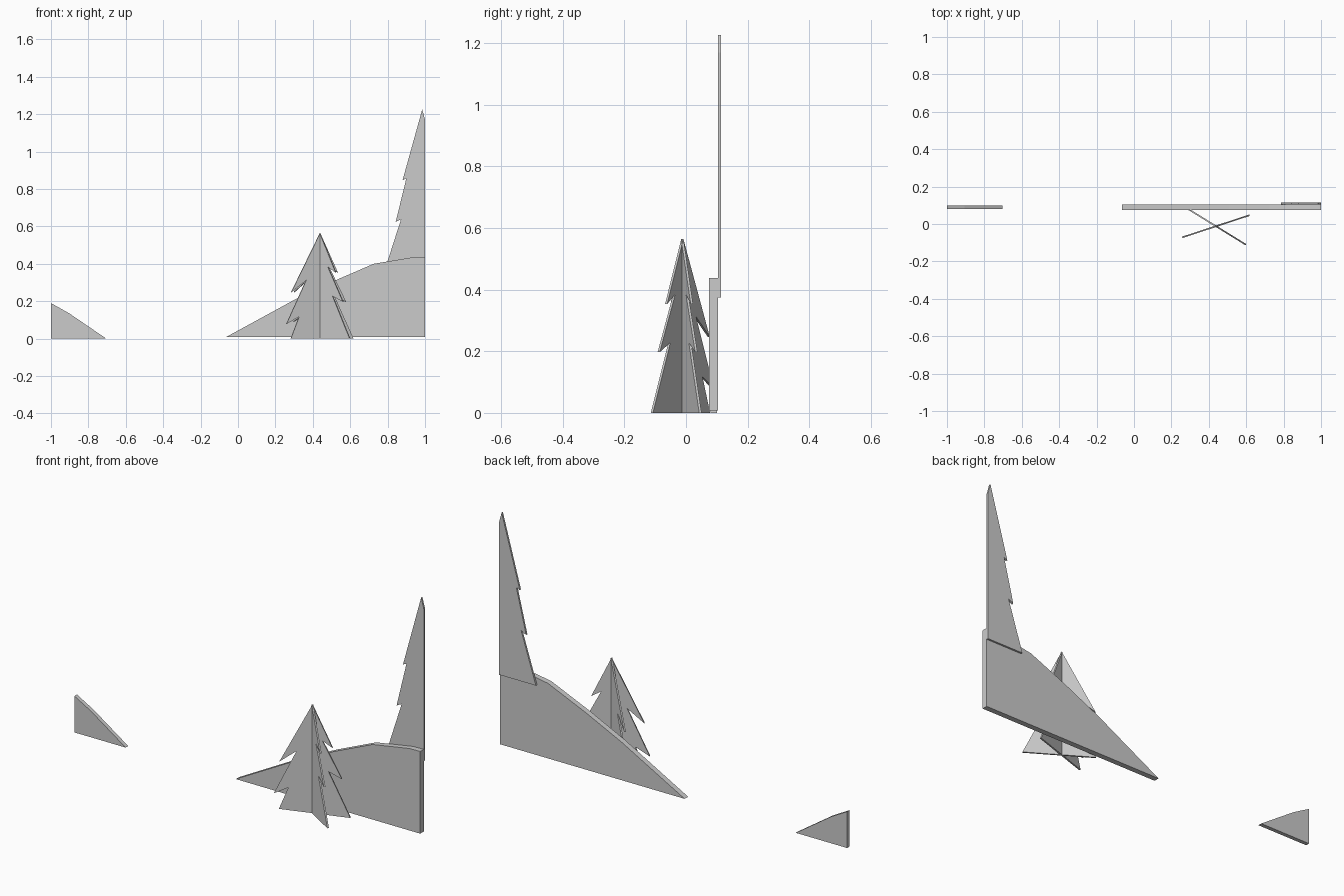
import bpy, math

def slab(name, profile, thick, loc=(0, 0, 0), angle=0):
    """Extrude an x-z outline along y, centred on loc."""
    n = len(profile)
    verts = [(x, y, z) for y in (-thick / 2, thick / 2) for x, z in profile]
    faces = [tuple(range(n)), tuple(range(2 * n - 1, n - 1, -1))]
    faces += [(i, i + n, (i + 1) % n + n, (i + 1) % n) for i in range(n)]
    mesh = bpy.data.meshes.new(name)
    # outlines run clockwise from the front, so flip for outward normals
    mesh.from_pydata(verts, [], [f[::-1] for f in faces])
    ob = bpy.data.objects.new(name, mesh)
    bpy.context.collection.objects.link(ob)
    ob.location = loc
    ob.rotation_euler.z = math.radians(angle)
    return ob

# large hill on the right
slab("large_hill", [(-0.065, 0.008), (0.30, 0.207), (0.505, 0.305), (0.725, 0.40),
                    (0.94, 0.436), (1, 0.437), (1, 0.008)], 0.029, (0, 0.0895, 0))

# small hill on the left
slab("small_hill", [(-1, 0), (-1, 0.19), (-0.905, 0.137), (-0.704, 0)],
     0.021, (0, 0.0895, 0))

# tall half tree behind the large hill
slab("tall_tree", [(0.787, 0.375), (0.872, 0.639), (0.843, 0.624), (0.90, 0.857),
                   (0.88, 0.848), (0.985, 1.226), (1, 1.17), (1, 0.375)],
     0.010, (0, 0.109, 0))

# small tree of two crossed cut-outs
outline = [(-0.165, 0), (-0.19, 0.078), (-0.13, 0.125), (-0.163, 0.247),
           (-0.078, 0.313), (0, 0.565), (0.10, 0.353), (0.05, 0.385),
           (0.146, 0.197), (0.08, 0.228), (0.188, 0)]
outline = [(-0.165, 0), (-0.118, 0.118), (-0.19, 0.078), (-0.078, 0.313),
           (-0.163, 0.247), (0, 0.565), (0.10, 0.353), (0.05, 0.385),
           (0.146, 0.197), (0.08, 0.228), (0.188, 0)]
for name, angle in (("small_tree_a", 18.2), ("small_tree_b", -31.7)):
    slab(name, outline, 0.008, (0.4385, -0.012, 0), angle)
